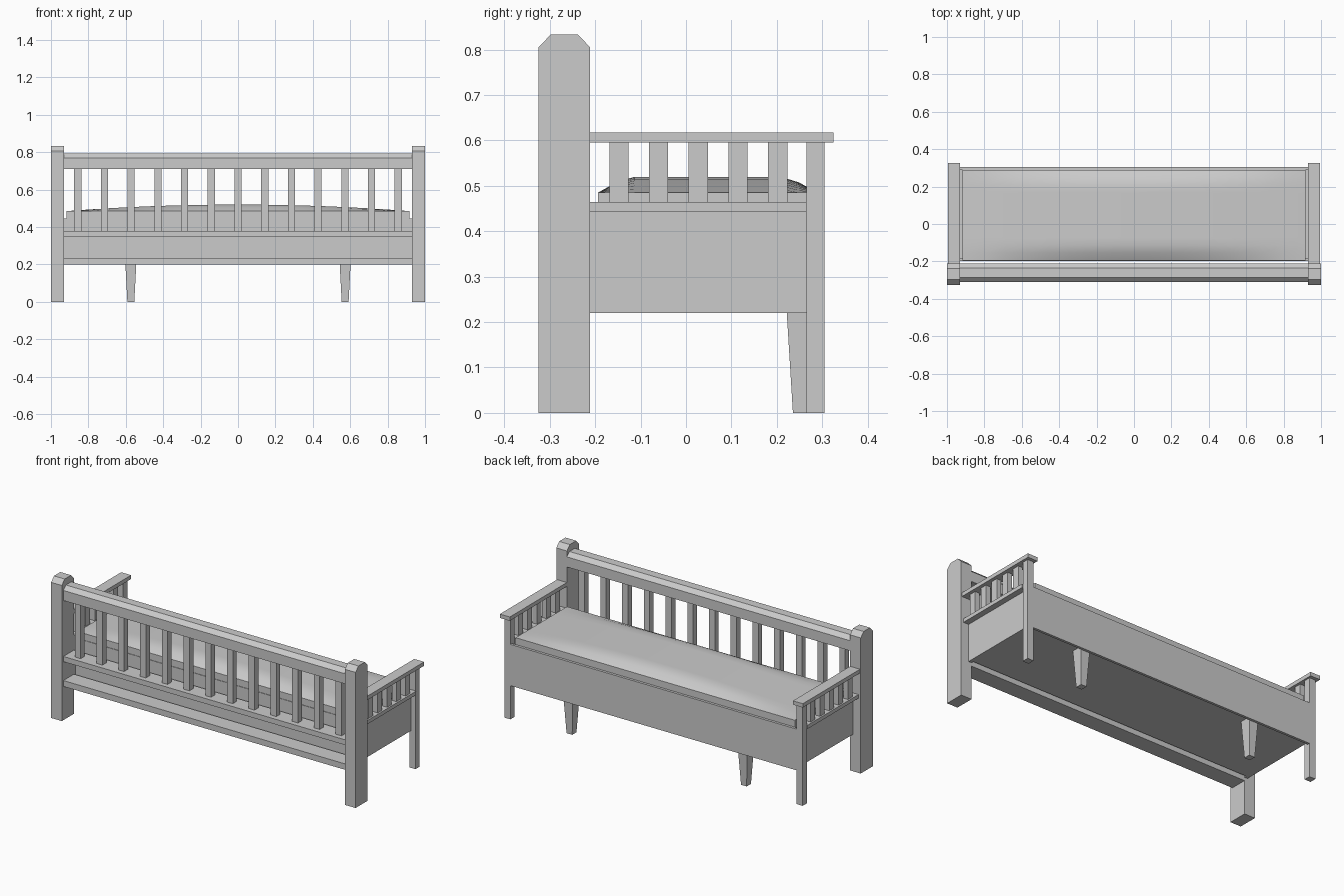
import bpy, bmesh

if "Cube" in bpy.data.objects:
    bpy.data.objects.remove(bpy.data.objects["Cube"])


def finish(name, bm):
    bmesh.ops.recalc_face_normals(bm, faces=bm.faces)
    me = bpy.data.meshes.new(name)
    bm.to_mesh(me)
    bm.free()
    ob = bpy.data.objects.new(name, me)
    bpy.context.collection.objects.link(ob)
    return ob


def prism(name, x0, x1, profile):
    """Extrude a (y, z) profile along x."""
    bm = bmesh.new()
    f = bm.faces.new([bm.verts.new((x0, y, z)) for y, z in profile])
    ext = bmesh.ops.extrude_face_region(bm, geom=[f])
    vs = [v for v in ext["geom"] if isinstance(v, bmesh.types.BMVert)]
    bmesh.ops.translate(bm, verts=vs, vec=(x1 - x0, 0, 0))
    return finish(name, bm)


def box(name, x0, x1, y0, y1, z0, z1):
    return prism(name, x0, x1, [(y0, z0), (y1, z0), (y1, z1), (y0, z1)])


def mirrored(ob):
    ob.modifiers.new("Mirror", "MIRROR")
    return ob


# Back posts with chamfered tops
mirrored(prism("back_post", 0.93, 1.0,
               [(-0.325, 0), (-0.211, 0), (-0.211, 0.805), (-0.238, 0.833),
                (-0.298, 0.833), (-0.325, 0.805)]))

# Backrest rails and balusters
prism("back_top_rail", -0.93, 0.93,
      [(-0.31, 0.71), (-0.211, 0.71), (-0.211, 0.77), (-0.235, 0.793),
       (-0.286, 0.793), (-0.31, 0.77)])
box("back_lower_rail", -0.93, 0.93, -0.31, -0.211, 0.347, 0.378)
box("back_bottom_rail", -0.93, 0.93, -0.31, -0.211, 0.2, 0.235)
for i in range(13):
    x = (i - 6) * 0.1428
    box("back_baluster", x - 0.019, x + 0.019, -0.28, -0.243, 0.378, 0.71)

# Seat box
box("front_board", -0.94, 0.94, 0.29, 0.305, 0.2, 0.445)
box("rear_board", -0.93, 0.93, -0.197, -0.182, 0.22, 0.445)
box("seat_bottom", -0.93, 0.93, -0.197, 0.29, 0.22, 0.235)
mirrored(box("side_board", 0.93, 0.95, -0.211, 0.265, 0.22, 0.443))
mirrored(box("side_rail", 0.93, 0.985, -0.211, 0.265, 0.443, 0.465))

# Arms, their front legs and slats
mirrored(box("armrest", 0.93, 0.995, -0.211, 0.325, 0.595, 0.618))
mirrored(box("front_leg", 0.94, 0.98, 0.265, 0.305, 0, 0.595))
for i in range(5):
    y = -0.148 + i * 0.0875
    mirrored(box("arm_slat", 0.945, 0.975, y - 0.021, y + 0.021, 0.465, 0.595))

# Tapered middle legs
bm = bmesh.new()
bmesh.ops.create_cube(bm, size=1)
for v in bm.verts:
    top = v.co.z > 0
    w, d = (0.06, 0.067) if top else (0.037, 0.04)
    v.co = (0.56 + v.co.x * w * 1.0, 0.2555 + v.co.y * d, 0.22 if top else 0)
for v in bm.verts:
    v.co.x += 0.013
mirrored(finish("middle_leg", bm))

# Domed cushion
bm = bmesh.new()
bmesh.ops.create_grid(bm, x_segments=16, y_segments=12, size=1)
for v in bm.verts:
    u, w = v.co.x, v.co.y
    lift = (1 - u * u) * min(1, 1.25 * (1 - w ** 4))
    v.co = (u * 0.917, 0.0475 + w * 0.2415, 0.485 + 0.035 * lift)
ext = bmesh.ops.extrude_face_region(bm, geom=bm.faces[:])
for v in ext["geom"]:
    if isinstance(v, bmesh.types.BMVert):
        v.co.z = 0.435
cushion = finish("cushion", bm)
bpy.context.view_layer.objects.active = cushion
cushion.select_set(True)
bpy.ops.object.shade_smooth_by_angle()
